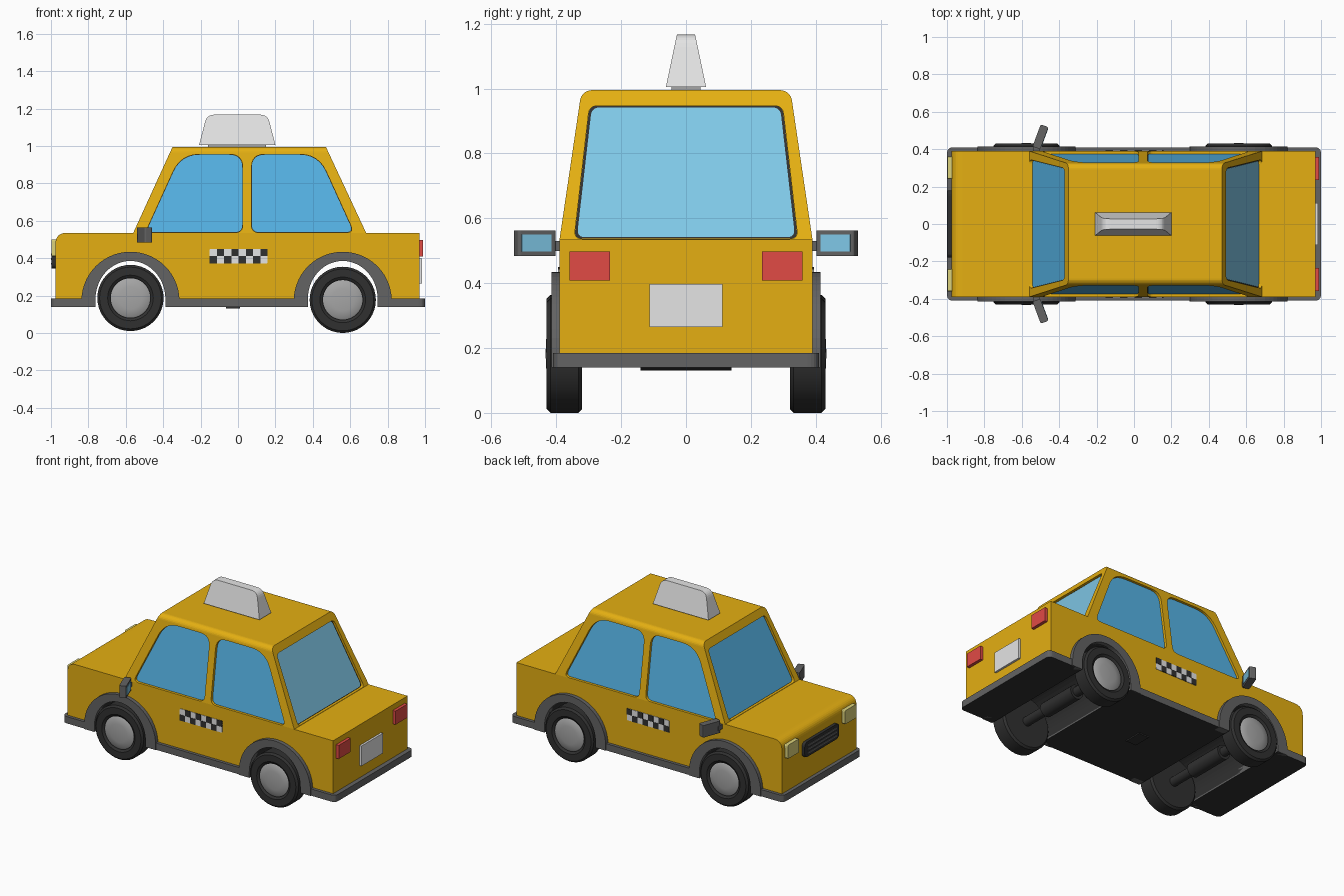
import bpy, bmesh, math
from mathutils import Vector

cube = bpy.data.objects.get("Cube")
if cube:
    bpy.data.objects.remove(cube)


def material(name, r, g, b):
    m = bpy.data.materials.new(name)
    m.use_nodes = True
    m.diffuse_color = (r, g, b, 1)
    m.node_tree.nodes["Principled BSDF"].inputs["Base Color"].default_value = (r, g, b, 1)
    return m


YELLOW = material("taxi yellow", .78, .43, .006)
GLASS = material("blue glass", .1, .49, .85)
PALE_GLASS = material("pale blue glass", .24, .65, .9)
GREY = material("trim grey", .125, .125, .125)
BLACK = material("rubber black", .03, .03, .03)
WHITE = material("white", .78, .78, .78)
HUB = material("hub grey", .38, .38, .38)
RED = material("lamp red", .75, .07, .06)
LAMP = material("headlamp yellow", .72, .65, .2)


def finish(name, bm, mats, rule=None, smooth=False):
    bmesh.ops.recalc_face_normals(bm, faces=bm.faces)
    if rule:
        for f in bm.faces:
            f.material_index = int(rule(f))
    mesh = bpy.data.meshes.new(name)
    bm.to_mesh(mesh)
    bm.free()
    for m in mats:
        mesh.materials.append(m)
    obj = bpy.data.objects.new(name, mesh)
    bpy.context.scene.collection.objects.link(obj)
    if smooth:
        bpy.ops.object.select_all(action='DESELECT')
        obj.select_set(True)
        bpy.context.view_layer.objects.active = obj
        bpy.ops.object.shade_smooth_by_angle(angle=math.radians(35))
    return obj


def prism(name, outline, place, d0, d1, *mats, rule=None, smooth=False):
    """Extrude a 2D outline from d0 to d1; place(u, v, d) gives the 3D point."""
    bm = bmesh.new()
    a, b = ([bm.verts.new(place(u, v, d)) for u, v in outline] for d in (d0, d1))
    bm.faces.new(a)
    bm.faces.new(b)
    for i in range(len(a)):
        j = (i + 1) % len(a)
        bm.faces.new((a[i], a[j], b[j], b[i]))
    return finish(name, bm, mats, rule, smooth)


def rounded(points, radii, steps=6):
    """Round each corner of an outline by its own radius."""
    out = []
    for i, p in enumerate(points):
        p, r = Vector(p), radii[i] if isinstance(radii, (list, tuple)) else radii
        if not r:
            out.append(tuple(p))
            continue
        a = p + (Vector(points[i - 1]) - p).normalized() * r
        b = p + (Vector(points[(i + 1) % len(points)]) - p).normalized() * r
        for k in range(steps + 1):
            t = k / steps
            out.append(tuple(a * (1 - t) ** 2 + p * 2 * t * (1 - t) + b * t * t))
    return out


def rect(u0, u1, v0, v1):
    return [(u0, v0), (u1, v0), (u1, v1), (u0, v1)]


def shrink(points, k):
    c = sum((Vector(p) for p in points), Vector((0, 0))) / len(points)
    return [tuple(c + (Vector(p) - c) * k) for p in points]


def arc(cx, cz, rx, rz, n=28):
    return [(cx - rx * math.cos(math.pi * i / n), cz + rz * math.sin(math.pi * i / n))
            for i in range(n + 1)]


def lathe(name, profile, cx, cz, side, mat, n=40):
    """Spin (radius, y) points about an axle line parallel to y."""
    bm = bmesh.new()
    vs = [bm.verts.new((cx + r, side * y, cz)) for r, y in profile]
    es = [bm.edges.new(pair) for pair in zip(vs, vs[1:])]
    bmesh.ops.spin(bm, geom=vs + es, cent=(cx, 0, cz), axis=(0, 1, 0),
                   angle=math.tau, steps=n)
    bmesh.ops.remove_doubles(bm, verts=bm.verts, dist=1e-4)
    return finish(name, bm, [mat], smooth=True)


def along_y(u, v, d): return (u, d, v)
def along_x(u, v, d): return (d, u, v)
def along_z(u, v, d): return (u, v, d)


SIDES = ((1, "left"), (-1, "right"))
AXLES = ((-.575, .187, "front"), (.56, .177, "rear"))
OPEN = .187  # half width of a wheel opening

# Lower body with wheel tunnels running across it
bottom = []
for cx, cz, _ in AXLES:
    bottom += [(cx - OPEN, .15)] + arc(cx, .18, OPEN, .205) + [(cx + OPEN, .15)]
shell = [(-.976, .15)] + bottom + [(.97, .15), (.97, .535)]
shell += rounded([(.97, .535), (-.976, .535), (-.976, .15)], [0, .06, 0], 8)[1:-1]
prism("body", shell, along_y, -.39, .39, YELLOW, BLACK,
      rule=lambda f: abs(f.normal.y) < .5 and f.calc_center_median().z < .4
      and abs(f.calc_center_median().x) < .9)

# Bumper and sill band with a dark floor
for name, x0, x1, radii in (
        ("front_bumper", -1, AXLES[0][0] - OPEN, [.035, 0, 0, .035]),
        ("sill_band", AXLES[0][0] + OPEN, AXLES[1][0] - OPEN, 0),
        ("rear_bumper", AXLES[1][0] + OPEN, 1, [0, .035, .035, 0])):
    prism(name, rounded(rect(x0, x1, -.41, .41), radii), along_z, .14, .185,
          GREY, BLACK, rule=lambda f: f.normal.z < -.5)
prism("floor_plate", rect(-.065, .01, -.06, .06), along_z, .132, .142, BLACK)

# Wheels, axles and arch trims
for cx, cz, end in AXLES:
    lathe(end + "_axle", [(0, -.33), (.03, -.33), (.03, -.14), (.047, -.14), (.047, .14),
                          (.03, .14), (.03, .33), (0, .33)], cx, cz, 1, BLACK, 20)
    trim = [(cx - .262, .14)] + arc(cx, .172, .262, .262) + [(cx + .262, .14)]
    trim += [(cx + OPEN, .14)] + arc(cx, .18, OPEN, .205)[::-1] + [(cx - OPEN, .14)]
    for s, side in SIDES:
        lathe(f"{end}_{side}_tyre",
              [(0, .32), (.165, .32), (.177, .332), (.177, .418), (.165, .43),
               (.122, .43), (.108, .42), (0, .42)], cx, cz, s, BLACK)
        lathe(f"{end}_{side}_hub", [(.108, .418), (.1, .424), (.06, .43), (0, .433)],
              cx, cz, s, HUB)
        prism(f"{end}_{side}_arch_trim", trim, along_y, s * .37, s * .415, GREY)

# Cabin: tapered block with rounded roof edges
Z0, Z1 = .535, .995


def lerp(a, b, z): return a + (b - a) * (z - Z0) / (Z1 - Z0)
def on_side(s): return lambda u, z, d: (u, s * (lerp(.39, .322, z) + d), z)
def on_front(u, z, d): return (lerp(-.56, -.35, z) - d, u, z)
def on_rear(u, z, d): return (lerp(.685, .47, z) + d, u, z)


bm = bmesh.new()
bmesh.ops.create_cube(bm, size=2)
for v in bm.verts:
    z = Z1 if v.co.z > 0 else Z0
    x = lerp(.685, .47, z) if v.co.x > 0 else lerp(-.56, -.35, z)
    v.co = (x, math.copysign(lerp(.39, .322, z), v.co.y), z)
roof_edges = [e for e in bm.edges if all(v.co.z > .9 for v in e.verts)
              and e.verts[0].co.y * e.verts[1].co.y > 0]
bmesh.ops.bevel(bm, geom=roof_edges, offset=.03, segments=6, profile=.5, affect='EDGES')
cabin = finish("cabin", bm, [YELLOW])

# Windows: recess, dark seal and glass
front_pane = rounded([(-.495, .537), (.025, .537), (.025, .955), (-.305, .955)],
                     [.04, .04, .07, .1])
rear_pane = rounded([(.072, .537), (.62, .537), (.43, .955), (.072, .955)],
                    [.04, .04, .1, .07])
screen = rounded([(-.345, .537), (.345, .537), (.298, .947), (-.298, .947)], .025)
windows = [("windscreen", screen, on_front, GLASS, .985),
           ("rear_window", screen, on_rear, PALE_GLASS, .975)]
for s, side in SIDES:
    windows += [(f"front_{side}_window", front_pane, on_side(s), GLASS, .99),
                (f"rear_{side}_window", rear_pane, on_side(s), GLASS, .99)]
for name, outline, place, mat, k in windows:
    cutter = prism(name + "_cutter", outline, place, -.02, .06, YELLOW)
    cutter.hide_render = True
    mod = cabin.modifiers.new("recess", 'BOOLEAN')
    mod.operation, mod.solver, mod.object = 'DIFFERENCE', 'EXACT', cutter
    bpy.context.view_layer.update()
    cut = cabin.evaluated_get(bpy.context.evaluated_depsgraph_get())
    cut_mesh = bpy.data.meshes.new_from_object(cut)
    cabin.modifiers.clear()
    cabin.data = cut_mesh
    bpy.data.objects.remove(cutter)
    prism(name + "_seal", shrink(outline, .999), place, -.022, -.017, BLACK)
    prism(name, shrink(outline, k), place, -.02, -.014, mat)

# Roof sign
prism("sign_base", rect(-.16, .15, -.045, .045), along_z, .99, 1.01, HUB)
prism("roof_sign", rounded([(-.208, 1.005), (.2, 1.005), (.158, 1.167), (-.166, 1.167)],
                           [0, 0, .04, .04]),
      lambda u, v, d: (u, d * (.062 - .034 * (v - 1.005) / .162), v), -1, 1, WHITE)

# Grille, lamps and number plate
prism("grille", rounded(rect(-.18, .18, .345, .445), .03), along_x, -.996, -.96, BLACK)
for i in range(3):
    z = .37 + i * .025
    prism(f"grille_bar_{i + 1}", rect(-.15, .15, z - .005, z + .005), along_x, -1, -.99, GREY)
for s, side in SIDES:
    prism(side + "_headlamp", rounded(rect(s * .3 - .06, s * .3 + .06, .41, .5), .01),
          along_x, -.998, -.96, LAMP)
    prism(side + "_tail_lamp", rect(s * .297 - .062, s * .297 + .062, .408, .498),
          along_x, .96, .99, RED)
prism("number_plate", rect(-.112, .112, .265, .398), along_x, .96, .984, WHITE)

for s, side in SIDES:
    # Chequered strip on the doors
    prism(side + "_strip", rounded(rect(-.152, .158, .372, .45), .008), along_y,
          s * .385, s * .393, WHITE)
    w, h = .31 / 8, .039
    for i in range(8):
        x, z = -.152 + i * w, .372 + (i % 2) * h
        prism(f"{side}_check_{i + 1}", rect(x, x + w, z, z + h), along_y,
              s * .388, s * .395, BLACK)

    # Door mirror, its outer end swept back
    def swept(u, v, d, s=s):
        return (-.5 + .35 * u + .937 * v, s * (.466 + .937 * u - .35 * v), d)
    prism(side + "_mirror", rounded(rect(-.063, .063, -.022, .022), .01), swept,
          .484, .563, GREY)
    prism(side + "_mirror_glass", rect(-.045, .052, .02, .024), swept, .498, .55, PALE_GLASS)
    prism(side + "_mirror_stalk", rect(-.54, -.505, .5, .53), along_y, s * .37, s * .43, GREY)
